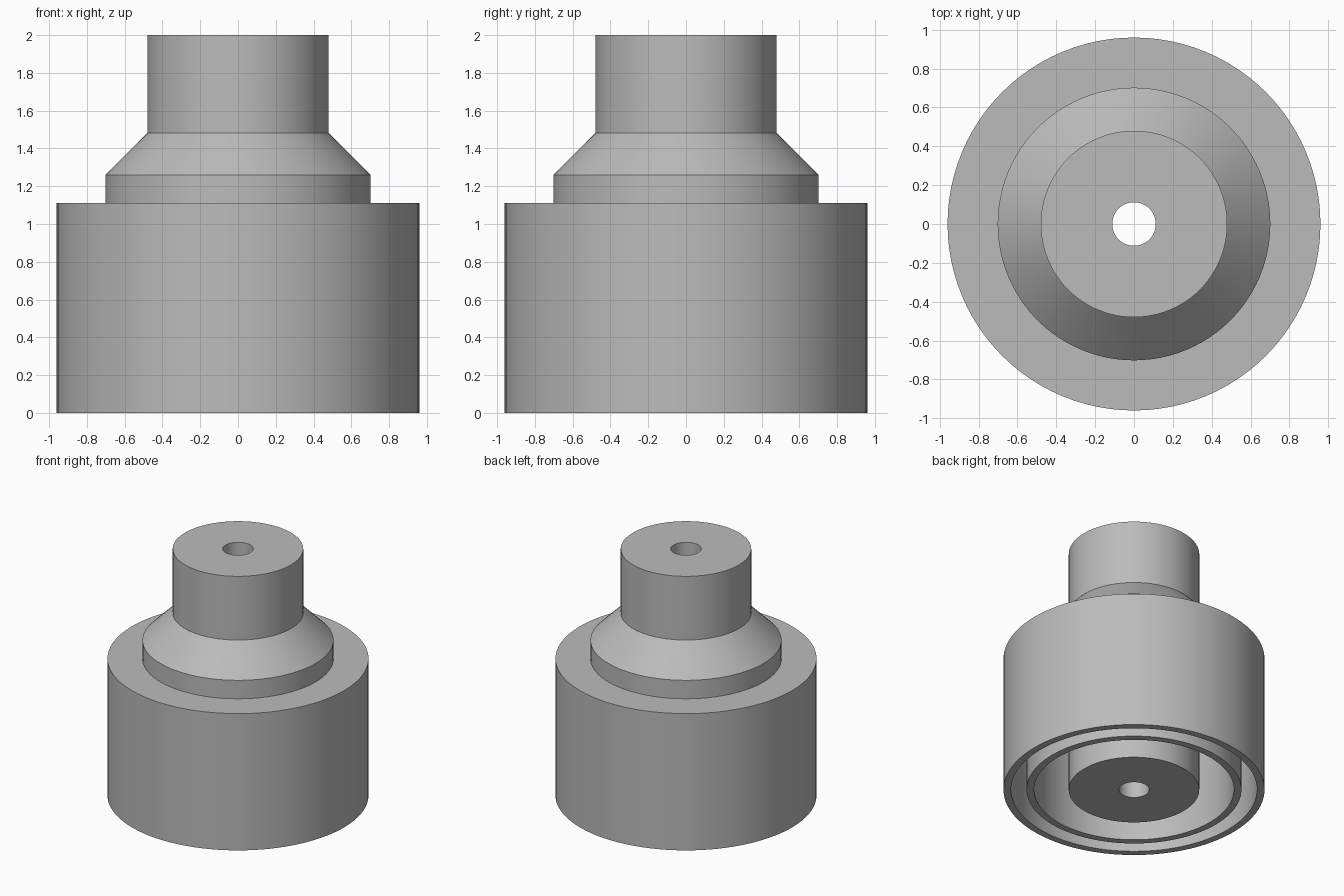
import bpy
import bmesh
import math

cube = bpy.data.objects.get("Cube")
if cube:
    bpy.data.objects.remove(cube)

SEGMENTS = 96

grey = bpy.data.materials.new("mid grey")
grey.use_nodes = True
colour = (0.5, 0.5, 0.5, 1)
grey.diffuse_color = colour
grey.node_tree.nodes["Principled BSDF"].inputs["Base Color"].default_value = colour


def lathe(name, profile):
    """Spin a closed (radius, height) profile about the z axis."""
    bm = bmesh.new()
    verts = [bm.verts.new((r, 0, z)) for r, z in profile]
    edges = [bm.edges.new((a, b)) for a, b in zip(verts, verts[1:] + verts[:1])]
    bmesh.ops.spin(bm, geom=verts + edges, cent=(0, 0, 0), axis=(0, 0, 1),
                   angle=math.tau, steps=SEGMENTS, use_merge=True)
    bmesh.ops.remove_doubles(bm, verts=bm.verts[:], dist=0.0001)
    bmesh.ops.recalc_face_normals(bm, faces=bm.faces[:])
    mesh = bpy.data.meshes.new(name)
    bm.to_mesh(mesh)
    bm.free()
    mesh.materials.append(grey)
    obj = bpy.data.objects.new(name, mesh)
    bpy.context.collection.objects.link(obj)
    bpy.ops.object.select_all(action="DESELECT")
    obj.select_set(True)
    bpy.context.view_layer.objects.active = obj
    bpy.ops.object.shade_smooth_by_angle(angle=math.radians(30))
    return obj


# Radii of the concentric walls
BORE, CORE, COLLAR = 0.112, 0.48, 0.702
RING_IN, RING_OUT = 0.735, 0.79
SHELL_IN, SHELL_OUT = 0.905, 0.96
ROOF, SHOULDER = 1.05, 1.11  # underside and top of the shell's roof

# One turned piece: bored stem, sloped collar, outer shell, inner ring and core
lathe("stepped_hub", [
    (BORE, 0), (BORE, 2), (CORE, 2),
    (CORE, 1.483), (COLLAR, 1.26), (COLLAR, SHOULDER),
    (SHELL_OUT, SHOULDER), (SHELL_OUT, 0), (SHELL_IN, 0), (SHELL_IN, ROOF),
    (RING_OUT, ROOF), (RING_OUT, 0), (RING_IN, 0), (RING_IN, ROOF),
    (CORE, ROOF), (CORE, 0),
])
